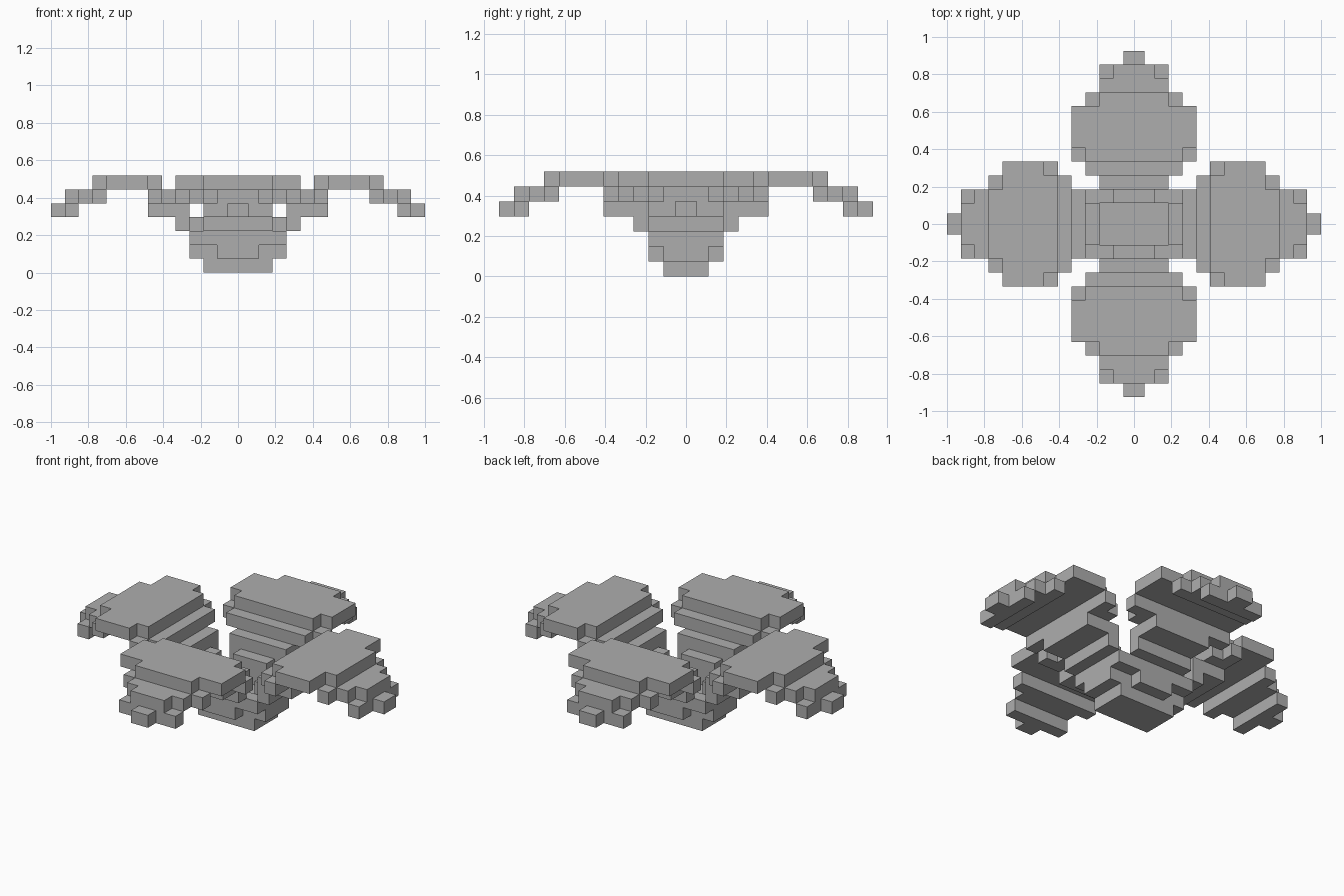
import bpy
import bmesh
from mathutils import Matrix, Vector

U = 2 / 27  # edge length of one block

if "Cube" in bpy.data.objects:
    bpy.data.objects.remove(bpy.data.objects["Cube"])

grey = bpy.data.materials.new("plain_grey")
grey.use_nodes = True
colour = (0.42, 0.42, 0.42, 1)
grey.diffuse_color = colour
grey.node_tree.nodes["Principled BSDF"].inputs["Base Color"].default_value = colour


def add_box(bm, x0, x1, y0, y1, z0, z1):
    """Axis-aligned block measured in block units."""
    size = Vector((x1 - x0, y1 - y0, z1 - z0)) * U
    centre = Vector((x0 + x1, y0 + y1, z0 + z1)) * U / 2
    bmesh.ops.create_cube(bm, size=1, matrix=Matrix.Translation(centre) @ Matrix.Diagonal(size).to_4x4())


def make_object(name, bm):
    mesh = bpy.data.meshes.new(name)
    bm.to_mesh(mesh)
    bm.free()
    mesh.materials.append(grey)
    obj = bpy.data.objects.new(name, mesh)
    bpy.context.collection.objects.link(obj)
    return obj


# Central cup: stepped base with a rim one block thick
bm = bmesh.new()
add_box(bm, -2.5, 2.5, -1.5, 1.5, 0, 1)
add_box(bm, -3.5, 3.5, -1.5, 1.5, 1, 2)
for s in (-1, 1):
    y0, y1 = sorted((1.5 * s, 2.5 * s))
    add_box(bm, -1.5, 1.5, y0, y1, 1, 2)
    add_box(bm, -3.5, 3.5, y0, y1, 2, 3)
    x0, x1 = sorted((2.5 * s, 3.5 * s))
    add_box(bm, x0, x1, -1.5, 1.5, 2, 3)
make_object("cup", bm)

# Petal rows: inner reach, outer reach, half width, layer
ROWS = [
    (2.5, 3.5, 1.5, 3), (3.5, 4.5, 2.5, 3),                        # root
    (3.5, 6.5, 2.5, 4),                                            # stem
    (4.5, 5.5, 3.5, 5), (5.5, 6.5, 4.5, 5),                        # shoulder
    (5.5, 6.5, 3.5, 6), (6.5, 9.5, 4.5, 6), (9.5, 10.5, 2.5, 6),   # crown
    (9.5, 10.5, 3.5, 5), (10.5, 11.5, 2.5, 5), (11.5, 12.5, 1.5, 5),
    (11.5, 12.5, 2.5, 4), (12.5, 13.5, 0.75, 4),                   # drooping tip
]


def make_petal(name, quarter_turns, shift):
    bm = bmesh.new()
    for r0, r1, half, layer in ROWS:
        add_box(bm, r0 - shift, r1 - shift, -half, half, layer, layer + 1)
    turn = Matrix.Rotation(quarter_turns * 1.5707963, 4, "Z")
    bmesh.ops.transform(bm, matrix=turn, verts=bm.verts)
    make_object(name, bm)


make_petal("left_petal", 0, 0)
make_petal("back_petal", 1, 1)
make_petal("right_petal", 2, 0)
make_petal("front_petal", 3, 1)
